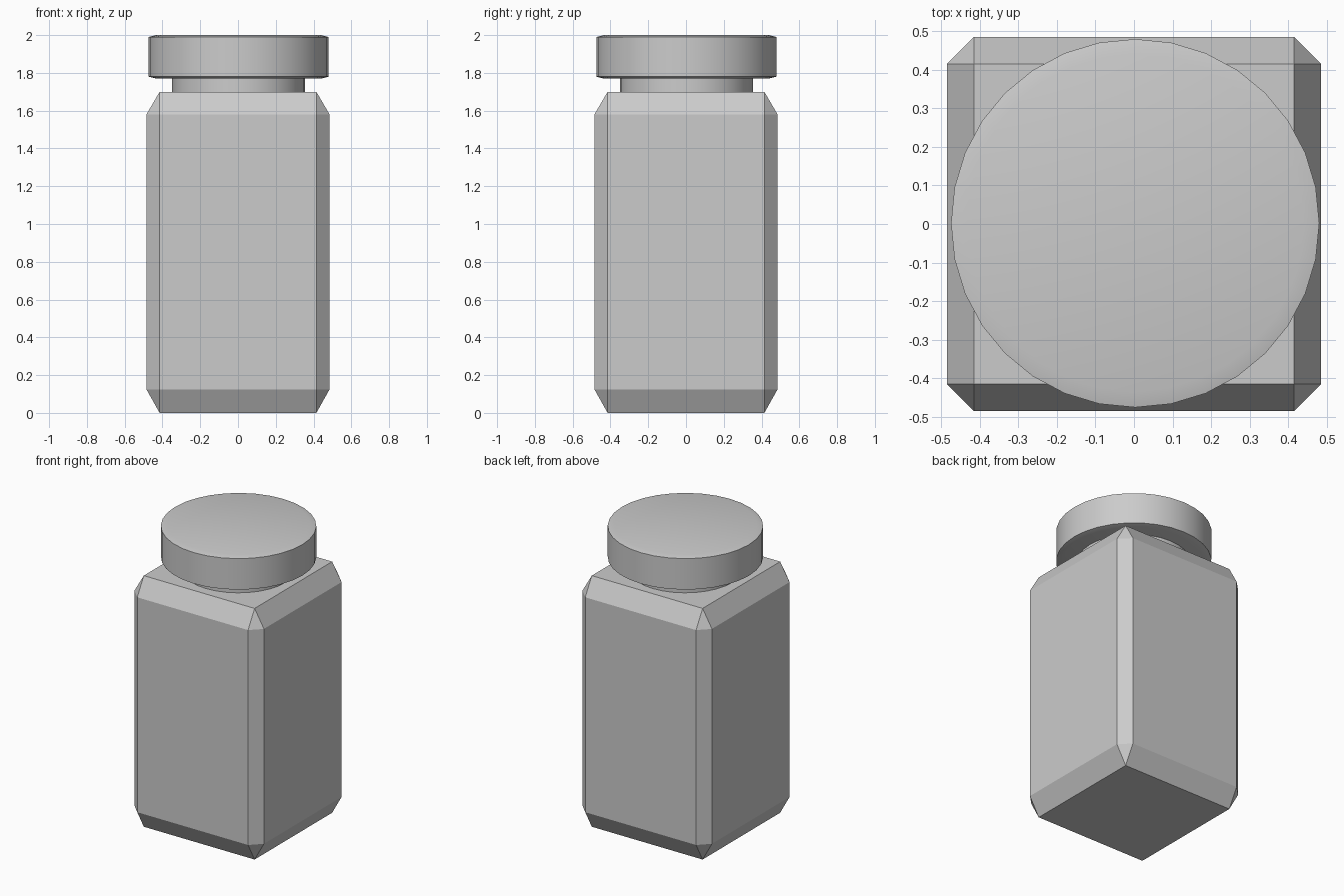
import bpy, bmesh
from math import cos, sin, tau, radians

if "Cube" in bpy.data.objects:
    bpy.data.objects.remove(bpy.data.objects["Cube"])


def loft(name, rings, smooth=False):
    """Skin a stack of equal-length rings and cap both ends."""
    bm = bmesh.new()
    loops = [[bm.verts.new(p) for p in ring] for ring in rings]
    n = len(loops[0])
    for low, high in zip(loops, loops[1:]):
        for i in range(n):
            j = (i + 1) % n
            bm.faces.new((low[i], low[j], high[j], high[i]))
    bm.faces.new(loops[0][::-1])
    bm.faces.new(loops[-1])
    # Merge the paired corners where the octagon closes to a square
    bmesh.ops.remove_doubles(bm, verts=bm.verts, dist=1e-4)
    bmesh.ops.recalc_face_normals(bm, faces=bm.faces)
    mesh = bpy.data.meshes.new(name)
    bm.to_mesh(mesh)
    bm.free()
    ob = bpy.data.objects.new(name, mesh)
    bpy.context.collection.objects.link(ob)
    if smooth:
        bpy.ops.object.select_all(action='DESELECT')
        ob.select_set(True)
        bpy.context.view_layer.objects.active = ob
        bpy.ops.object.shade_smooth_by_angle(angle=radians(30))
    return ob


def square_ring(outer, inner, z):
    """Square with cut corners; a plain square when outer equals inner."""
    ring = []
    for sx, sy in ((1, 1), (-1, 1), (-1, -1), (1, -1)):
        pair = [(sx * outer, sy * inner, z), (sx * inner, sy * outer, z)]
        ring += pair if sx * sy > 0 else pair[::-1]
    return ring


def circle_ring(r, z, cx=0.003, cy=0.002, n=32):
    return [(cx + r * cos(tau * i / n), cy + r * sin(tau * i / n), z) for i in range(n)]


# Jar body with chamfered edges all round
loft("jar_body", [square_ring(0.415, 0.415, 0.0), square_ring(0.485, 0.415, 0.125),
                  square_ring(0.485, 0.415, 1.58), square_ring(0.415, 0.415, 1.70)])

# Neck between body and lid
loft("jar_neck", [circle_ring(0.352, 1.70), circle_ring(0.352, 1.775)], True)

# Lid with shallow bevelled rims
loft("jar_lid", [circle_ring(r, z) for r, z in
                 ((0.437, 1.77), (0.477, 1.78), (0.477, 1.99), (0.437, 2.0))], True)
